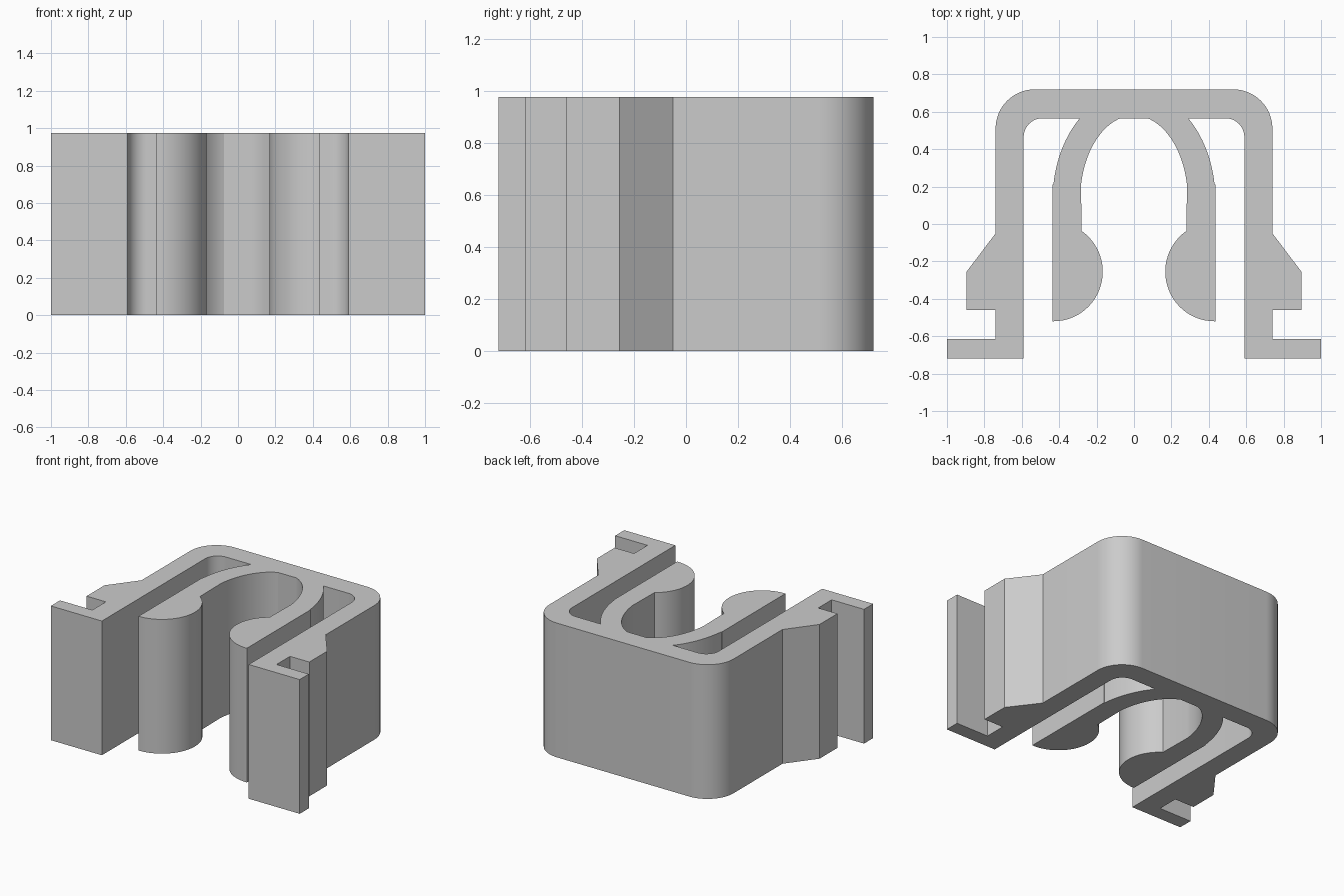
import bpy
import bmesh
from math import sin, cos, asin, acos, pi

HEIGHT = 0.975

cube = bpy.data.objects.get("Cube")
if cube:
    bpy.data.objects.remove(cube, do_unlink=True)


def arc(cx, cy, rx, ry, start, end, steps):
    """Points along an elliptical arc, angles in radians."""
    angles = [start + (end - start) * i / steps for i in range(steps + 1)]
    return [(cx + rx * cos(a), cy + ry * sin(a)) for a in angles]


# Outer wall: rounded back corner, snap wedge, notch and front flange
half = arc(0.53, 0.51, 0.21, 0.21, pi / 2, 0, 16)
half += [(0.74, -0.05), (0.895, -0.255), (0.895, -0.46), (0.74, -0.46),
         (0.74, -0.615), (1.0, -0.615), (1.0, -0.72), (0.59, -0.72)]

# Inside of the wall, with its rounded corner
half += arc(0.49, 0.465, 0.1, 0.1, 0, pi / 2, 12)

# Outer side of the spring arch
arch_y, back_y, shoulder_y = 0.13, 0.565, 0.21
half += arc(0, arch_y, 0.435, 0.584, asin((back_y - arch_y) / 0.584),
            asin((shoulder_y - arch_y) / 0.584), 16)
half += [(0.435, shoulder_y), (0.435, -0.52)]

# Rounded gripping bulb at the end of the arm
half += arc(0.43, -0.255, 0.263, 0.265, 1.5 * pi, pi - acos(0.15 / 0.263), 28)

# Inner side of the spring arch
half += arc(0, arch_y, 0.288, 0.45, asin((shoulder_y - arch_y) / 0.45),
            asin((back_y - arch_y) / 0.45), 20)

# Mirror the half outline and extrude it upward
outline = half + [(-x, y) for x, y in reversed(half)]
bm = bmesh.new()
base = bm.faces.new([bm.verts.new((x, y, 0)) for x, y in outline])
top = bmesh.ops.extrude_face_region(bm, geom=[base], use_keep_orig=True)["geom"]
bmesh.ops.translate(bm, vec=(0, 0, HEIGHT),
                    verts=[g for g in top if isinstance(g, bmesh.types.BMVert)])
bmesh.ops.recalc_face_normals(bm, faces=bm.faces)
mesh = bpy.data.meshes.new("spring_clip")
bm.to_mesh(mesh)
bm.free()

clip = bpy.data.objects.new("spring_clip", mesh)
bpy.context.collection.objects.link(clip)

# Plain grey plastic
grey = bpy.data.materials.new("grey_plastic")
grey.use_nodes = True
colour = (0.6, 0.6, 0.6, 1)
grey.diffuse_color = colour
grey.node_tree.nodes["Principled BSDF"].inputs["Base Color"].default_value = colour
mesh.materials.append(grey)

# Smooth the curved walls, keep corners sharp
bpy.ops.object.select_all(action="DESELECT")
clip.select_set(True)
bpy.context.view_layer.objects.active = clip
bpy.ops.object.shade_smooth_by_angle(angle=pi / 9)
